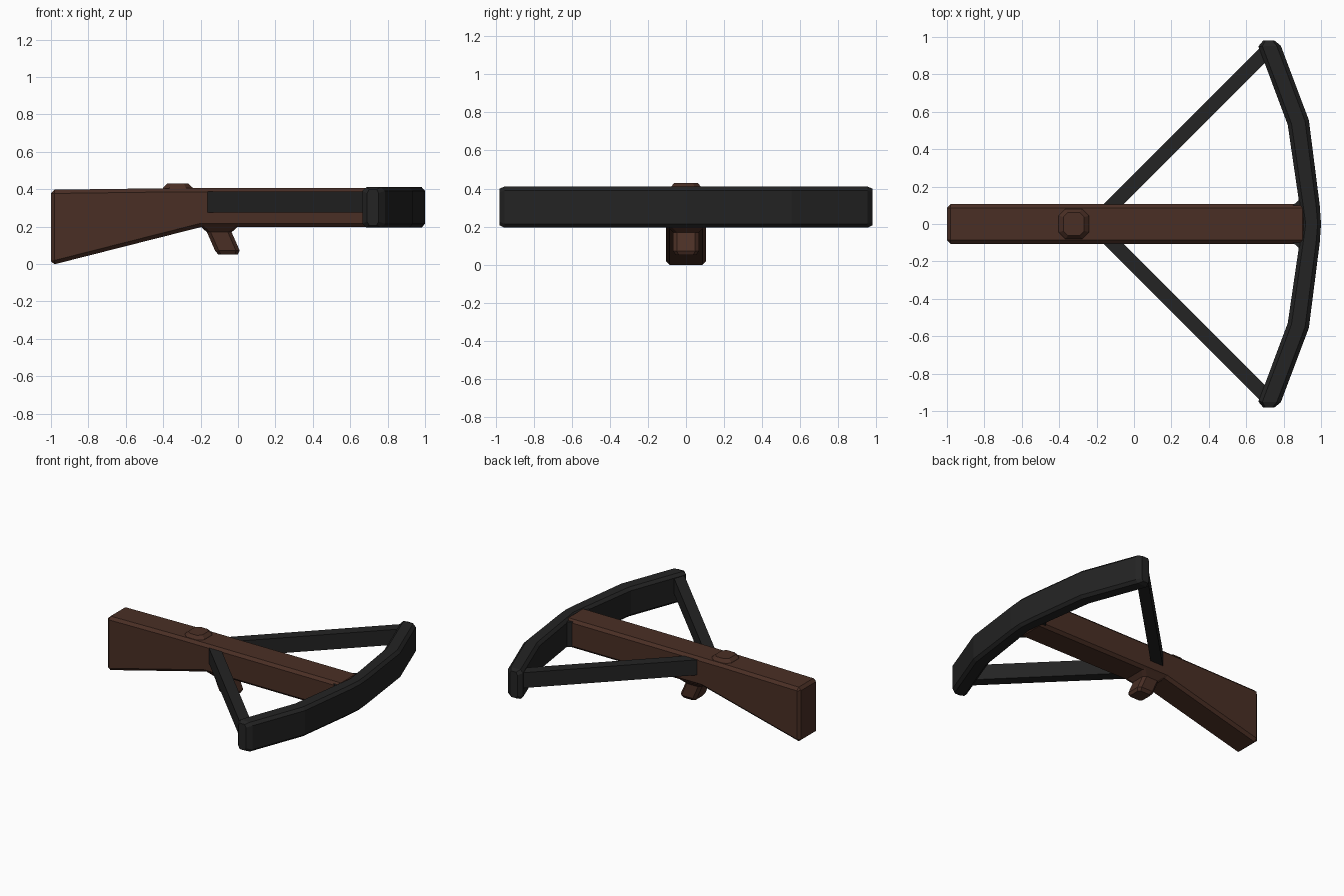
import bpy, bmesh

if "Cube" in bpy.data.objects:
    bpy.data.objects.remove(bpy.data.objects["Cube"])


def material(name, rgb):
    m = bpy.data.materials.new(name)
    m.diffuse_color = (*rgb, 1)
    m.use_nodes = True
    m.node_tree.nodes["Principled BSDF"].inputs["Base Color"].default_value = m.diffuse_color
    return m


WOOD = material("dark_wood", (0.068, 0.028, 0.018))
BLACK = material("black_metal", (0.017, 0.017, 0.017))


def loft(name, rings, mat, bevel=0):
    """Skin a list of equal-length closed rings and cap both ends."""
    bm = bmesh.new()
    loops = [[bm.verts.new(p) for p in ring] for ring in rings]
    n = len(loops[0])
    for a, b in zip(loops, loops[1:]):
        for i in range(n):
            j = (i + 1) % n
            bm.faces.new((a[i], a[j], b[j], b[i]))
    bm.faces.new(loops[0])
    bm.faces.new(loops[-1])
    bmesh.ops.recalc_face_normals(bm, faces=bm.faces)
    me = bpy.data.meshes.new(name)
    bm.to_mesh(me)
    bm.free()
    me.materials.append(mat)
    ob = bpy.data.objects.new(name, me)
    bpy.context.collection.objects.link(ob)
    if bevel:
        mod = ob.modifiers.new("chamfer", 'BEVEL')
        mod.width = bevel
        mod.segments = 1
        mod.limit_method = 'ANGLE'
        mod.angle_limit = 0.7
    return ob


def chamfered_ring(cx, cy, z, hx, hy, c):
    """Rectangle with cut corners, lying flat at height z."""
    pts = [(hx, hy - c), (hx - c, hy), (c - hx, hy), (-hx, hy - c),
           (-hx, c - hy), (c - hx, -hy), (hx - c, -hy), (hx, c - hy)]
    return [(cx + x, cy + y, z) for x, y in pts]


# Stock: side profile extruded across y
profile = [(-1, -0.006), (-0.2, 0.197), (0.92, 0.197), (0.92, 0.407),
           (-0.4, 0.405), (-1, 0.397)]
loft("stock", [[(x, y, z) for x, z in profile] for y in (-0.106, 0.106)],
     WOOD, 0.02)

# Bow: chamfered section following inner and outer edge points
half = [((0.90, 0.0), (1.0, 0.0)), ((0.885, 0.1), (0.993, 0.1)),
        ((0.822, 0.53), (0.935, 0.555)), ((0.665, 0.95), (0.785, 0.953)),
        ((0.69, 0.98), (0.752, 0.98))]
stations = [((a[0], -a[1]), (b[0], -b[1])) for a, b in half[:0:-1]] + half
rings = []
for a, b in stations:
    inset = 0.012 if abs(a[1]) > 0.97 else 0
    lo, hi, c = 0.195 + inset, 0.411 - inset, 0.02
    section = [(0, lo + c), (0.18, lo), (0.82, lo), (1, lo + c),
               (1, hi - c), (0.82, hi), (0.18, hi), (0, hi - c)]
    rings.append([(a[0] + (b[0] - a[0]) * t, a[1] + (b[1] - a[1]) * t, z)
                  for t, z in section])
loft("bow", rings, BLACK)

# Strings and the small gussets between bow and stock, one per side
for s, side in ((-1, "right"), (1, "left")):
    w = 0.038
    ends = [(-0.142, 0.073), (0.715, 0.93)]
    rings = []
    for x, y in ends:
        d = w * 0.7071
        rings.append([(x - d, s * (y + d), 0.275), (x + d, s * (y - d), 0.275),
                      (x + d, s * (y - d), 0.388), (x - d, s * (y + d), 0.388)])
    loft("string_" + side, rings, BLACK)
    tri = [(0.85, 0.1), (0.895, 0.1), (0.89, 0.135)]
    loft("gusset_" + side, [[(x, s * y, z) for x, y in tri]
                            for z in (0.21, 0.395)], BLACK)

# Trigger: flared root, slanted lever
loft("trigger", [chamfered_ring(-0.1, 0, 0.205, 0.105, 0.1, 0.02),
                 chamfered_ring(-0.1, 0, 0.17, 0.066, 0.068, 0.02),
                 chamfered_ring(-0.057, 0, 0.072, 0.066, 0.068, 0.02),
                 chamfered_ring(-0.053, 0, 0.05, 0.052, 0.052, 0.015)], WOOD)

# Latch knob on top of the stock
loft("latch_knob", [chamfered_ring(-0.322, 0, 0.395, 0.085, 0.085, 0.035),
                    chamfered_ring(-0.322, 0, 0.41, 0.078, 0.078, 0.035),
                    chamfered_ring(-0.322, 0, 0.43, 0.056, 0.062, 0.025)], WOOD)
